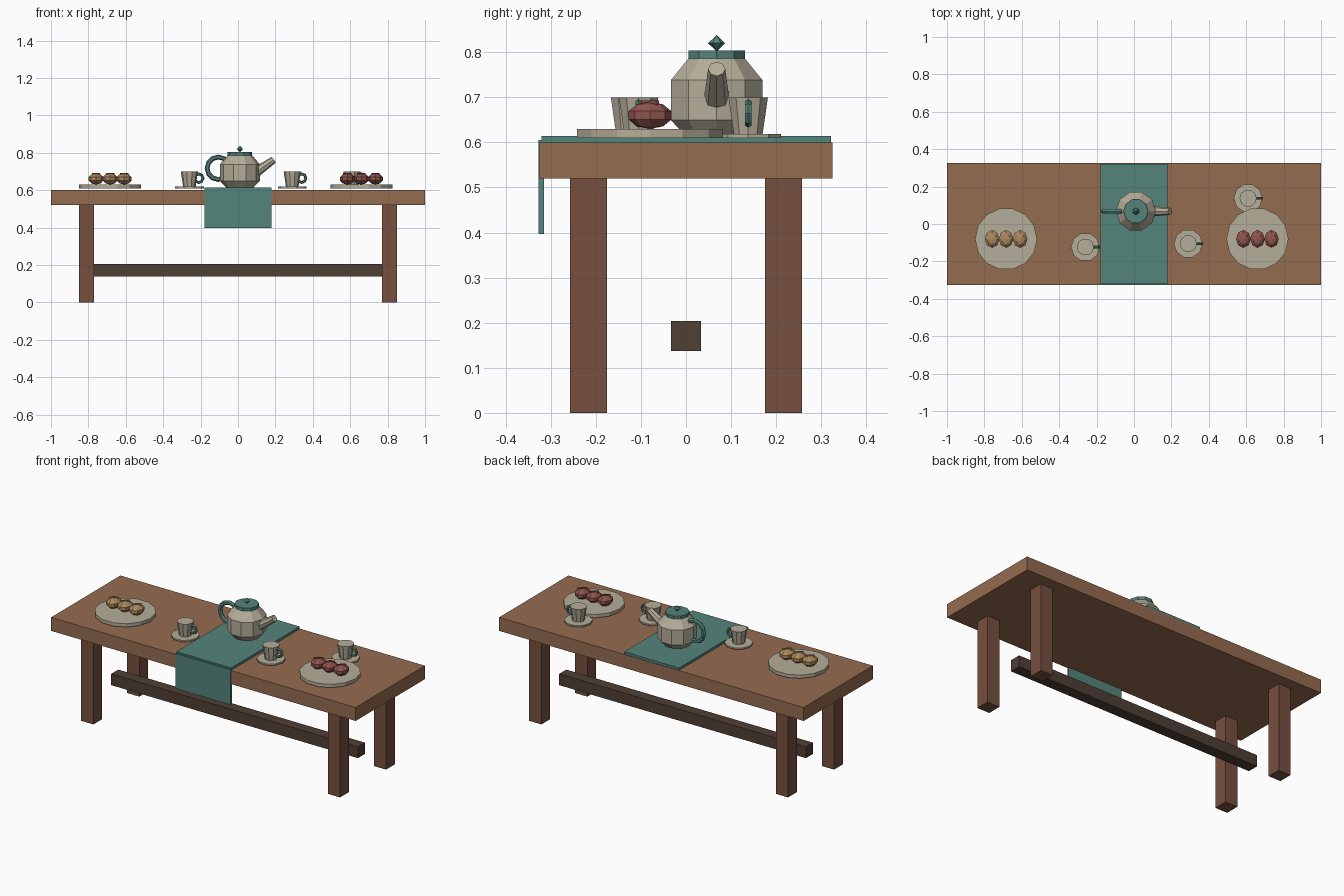
import bpy, bmesh
from math import cos, sin, pi, radians
from mathutils import Vector, Matrix

if "Cube" in bpy.data.objects:
    bpy.data.objects.remove(bpy.data.objects["Cube"])

def material(name, rgb):
    m = bpy.data.materials.new(name)
    m.diffuse_color = (*rgb, 1)
    m.use_nodes = True
    m.node_tree.nodes["Principled BSDF"].inputs["Base Color"].default_value = m.diffuse_color
    return m

TOP = material("oak", (.30, .15, .08))
LEG = material("walnut", (.18, .08, .05))
DARK = material("dark_wood", (.08, .05, .035))
TEAL = material("teal", (.09, .23, .20))
CREAM = material("cream", (.46, .42, .32))
TAN = material("tan", (.42, .25, .11))
RED = material("berry", (.28, .09, .075))

def finish(name, bm, mat):
    bmesh.ops.recalc_face_normals(bm, faces=bm.faces)
    me = bpy.data.meshes.new(name)
    bm.to_mesh(me)
    bm.free()
    me.materials.append(mat)
    ob = bpy.data.objects.new(name, me)
    bpy.context.collection.objects.link(ob)
    return ob

def box(name, lo, hi, mat, turn=0):
    lo, hi = Vector(lo), Vector(hi)
    bm = bmesh.new()
    m = Matrix.Translation((lo + hi) / 2) @ Matrix.Rotation(turn, 4, 'Z') @ Matrix.Diagonal((*(hi - lo), 1))
    bmesh.ops.create_cube(bm, size=1, matrix=m)
    return finish(name, bm, mat)

def lathe(name, profile, sides, mat, matrix):
    """Stack of (radius, height) rings, capped at both ends."""
    bm = bmesh.new()
    rings = [[bm.verts.new(matrix @ Vector((r * cos(2 * pi * i / sides), r * sin(2 * pi * i / sides), z)))
              for i in range(sides)] for r, z in profile]
    for a, b in zip(rings, rings[1:]):
        for i in range(sides):
            j = (i + 1) % sides
            bm.faces.new((a[i], a[j], b[j], b[i]))
    bm.faces.new(rings[0])
    bm.faces.new(rings[-1])
    return finish(name, bm, mat)

def ring(name, centre, R, r, n, k, mat):
    """Low-poly torus standing in the XZ plane."""
    bm = bmesh.new()
    c = Vector(centre)
    v = [[bm.verts.new(c + Vector(((R + r * cos(2 * pi * j / k)) * cos(2 * pi * i / n), r * sin(2 * pi * j / k),
                                   (R + r * cos(2 * pi * j / k)) * sin(2 * pi * i / n))))
          for j in range(k)] for i in range(n)]
    for i in range(n):
        for j in range(k):
            a, b = (i + 1) % n, (j + 1) % k
            bm.faces.new((v[i][j], v[a][j], v[a][b], v[i][b]))
    return finish(name, bm, mat)

def ball(name, centre, scale, sides, rings, mat):
    bm = bmesh.new()
    m = Matrix.Translation(centre) @ Matrix.Diagonal((*scale, 1))
    bmesh.ops.create_uvsphere(bm, u_segments=sides, v_segments=rings, radius=1, matrix=m)
    return finish(name, bm, mat)

def at(x, y):
    return Matrix.Translation((x, y, 0))

# Table
box("table_top", (-1, -.325, .52), (1, .325, .60), TOP)
for sx in (-1, 1):
    for sy in (-1, 1):
        x, y = sx * .81, sy * .216
        box("table_leg", (x - .04, y - .041, 0), (x + .04, y + .041, .52), LEG)
box("stretcher", (-.81, -.033, .137), (.81, .033, .204), DARK)

# Cloth runner with hanging front end
box("runner", (-.18, -.32, .60), (.18, .322, .614), TEAL)
box("runner_drop", (-.18, -.327, .397), (.18, -.315, .605), TEAL)

# Teapot
px, py = .01, .068
lathe("teapot_body", [(.072, .613), (.107, .65), (.107, .738), (.066, .786)], 10, CREAM, at(px, py))
lathe("teapot_lid", [(.066, .785), (.066, .804)], 10, TEAL, at(px, py))
ball("lid_knob", (px, py, .82), (.019, .019, .018), 6, 2, TEAL)
ring("teapot_handle", (-.105, py, .717), .06, .013, 12, 6, TEAL)
base, tip = Vector((.075, py, .682)), Vector((.192, py, .763))
aim = Matrix.Translation(base) @ (tip - base).to_track_quat('Z', 'Y').to_matrix().to_4x4()
lathe("teapot_spout", [(.03, 0), (.019, (tip - base).length)], 8, CREAM, aim)

# Cups on saucers
for x, y in ((-.26, -.123), (.29, -.105), (.61, .138)):
    lathe("saucer", [(.077, .61), (.077, .619)], 10, CREAM, at(x, y))
    lathe("cup", [(.033, .615), (.046, .70)], 10, CREAM, at(x, y))
    ring("cup_handle", (x + .05, y, .664), .023, .008, 8, 6, TEAL)

# Plates with three buns each
for cx, mat in ((-.684, TAN), (.66, RED)):
    lathe("plate", [(.166, .61), (.166, .63)], 14, CREAM, at(cx, -.08))
    for i in (-1, 0, 1):
        x = cx + i * .075
        ball("bun", (x, -.08, .66), (.041, .05, .03), 8, 5, mat)
        box("bun_topping", (x - .026, -.084, .683), (x + .026, -.076, .693), mat, radians(40))
